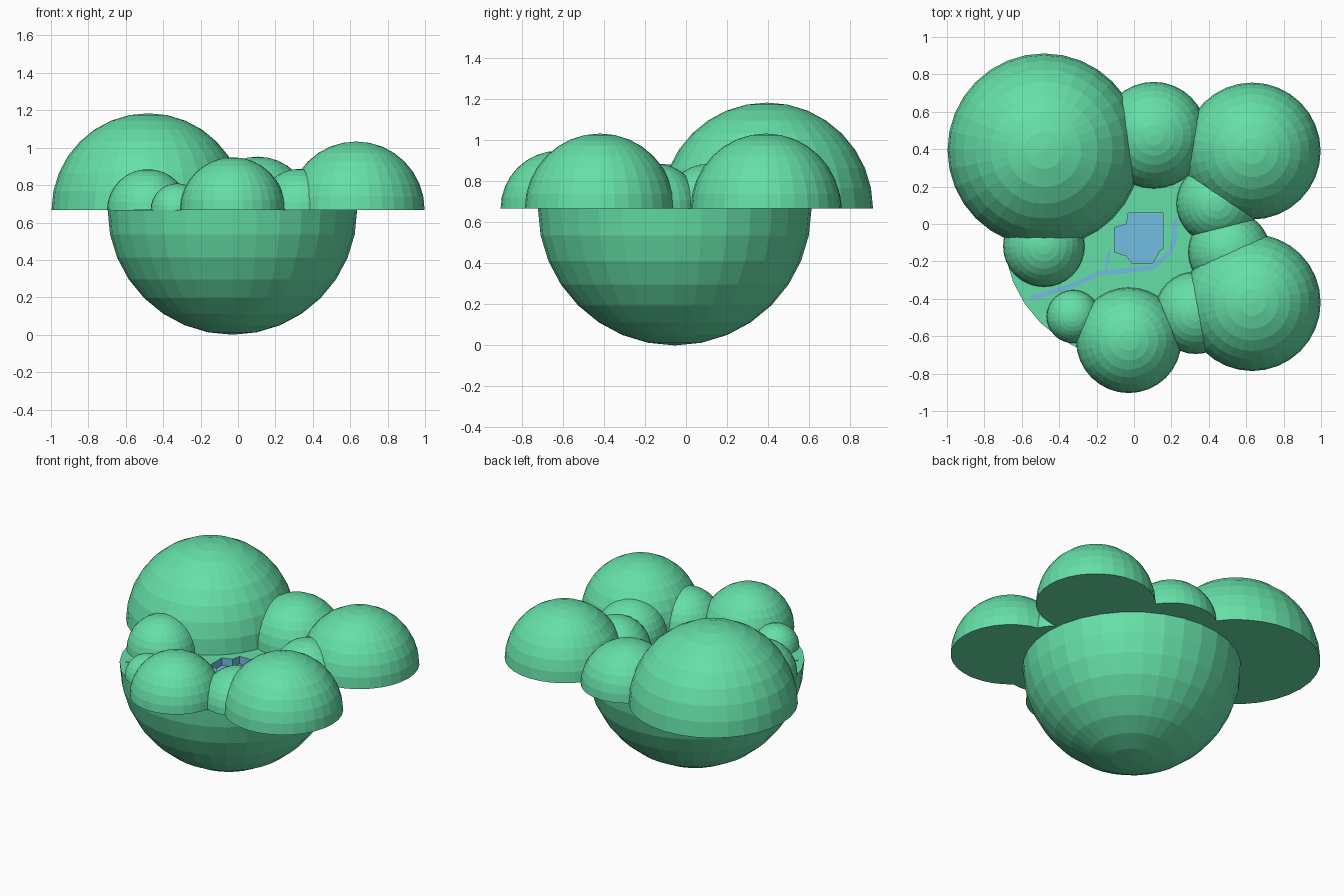
import bpy, bmesh
from mathutils import Vector

if "Cube" in bpy.data.objects:
    bpy.data.objects.remove(bpy.data.objects["Cube"])

RIM = 0.667  # height of the flat top of the bowl


def material(name, rgb):
    m = bpy.data.materials.new(name)
    m.diffuse_color = (*rgb, 1)
    m.use_nodes = True
    m.node_tree.nodes["Principled BSDF"].inputs["Base Color"].default_value = m.diffuse_color
    return m


green = material("leaf green", (0.13, 0.74, 0.39))
blue = material("water blue", (0.17, 0.51, 0.76))


def make(name, bm, mats):
    bmesh.ops.recalc_face_normals(bm, faces=bm.faces)
    me = bpy.data.meshes.new(name)
    bm.to_mesh(me)
    bm.free()
    for m in mats:
        me.materials.append(m)
    ob = bpy.data.objects.new(name, me)
    bpy.context.collection.objects.link(ob)
    return ob


def half_sphere(name, x, y, r, up=True, mats=(green,)):
    """Closed half sphere with its flat side at the rim height."""
    bm = bmesh.new()
    bmesh.ops.create_uvsphere(bm, u_segments=32, v_segments=16, radius=r)
    s = 1 if up else -1
    gone = [v for v in bm.verts if v.co.z * s < -1e-4]
    bmesh.ops.delete(bm, geom=gone, context='VERTS')
    bmesh.ops.contextual_create(bm, geom=[e for e in bm.edges if e.is_boundary])
    bmesh.ops.translate(bm, verts=bm.verts, vec=(x, y, RIM))
    return make(name, bm, mats)


def prism(name, outline, z0, z1, mats, index=0):
    """Outline extruded from z0 to z1."""
    bm = bmesh.new()
    f = bm.faces.new([bm.verts.new((x, y, z0)) for x, y in outline])
    ext = bmesh.ops.extrude_face_region(bm, geom=[f])["geom"]
    for v in ext:
        if isinstance(v, bmesh.types.BMVert):
            v.co.z = z1
    # keep the source face as the closing cap
    if not f.is_valid:
        bmesh.ops.holes_fill(bm, edges=bm.edges)
    for face in bm.faces:
        face.material_index = index
    return make(name, bm, mats)


def stream(name, path, width):
    """Thin water strip of constant width along a path."""
    pts = [Vector(p) for p in path]
    left, right = [], []
    for i, p in enumerate(pts):
        d = (pts[min(i + 1, len(pts) - 1)] - pts[max(i - 1, 0)]).normalized()
        n = Vector((-d.y, d.x)) * width / 2
        left.append(tuple(p + n))
        right.append(tuple(p - n))
    return prism(name, left + right[::-1], RIM - 0.001, RIM + 0.003, [blue])


# Bowl-shaped base
base = half_sphere("base_bowl", -0.03, -0.055, RIM, False, (green, blue))

# Sunken pond cut into the flat top
pond = [(-0.03, 0.06), (0.155, 0.06), (0.155, -0.13), (0.135, -0.145),
        (0.10, -0.21), (-0.01, -0.21), (-0.04, -0.17), (-0.105, -0.15),
        (-0.105, -0.02), (-0.04, 0.0)]
cutter = prism("pond_cutter", pond, RIM - 0.05, RIM + 0.1, [green, blue], 1)
cutter.hide_render = True
mod = base.modifiers.new("pond", 'BOOLEAN')
mod.operation = 'DIFFERENCE'
mod.solver = 'EXACT'
mod.object = cutter
bpy.context.view_layer.objects.active = base
bpy.ops.object.modifier_apply(modifier=mod.name)
bpy.data.objects.remove(cutter)

# Ring of rounded domes: x, y, radius
domes = [(-0.48, 0.395, 0.517), (0.105, 0.475, 0.285), (0.632, 0.39, 0.366),
         (0.445, 0.11, 0.218), (0.51, -0.15, 0.22), (0.632, -0.42, 0.366),
         (0.33, -0.475, 0.22), (-0.028, -0.622, 0.282),
         (-0.325, -0.495, 0.142), (-0.482, -0.118, 0.218)]
for i, (x, y, r) in enumerate(domes, 1):
    half_sphere(f"dome_{i}", x, y, r)

# Streams
stream("stream", [(-0.555, -0.398), (-0.33, -0.33), (-0.19, -0.265),
                  (0.10, -0.232), (0.195, -0.15), (0.215, -0.08),
                  (0.222, 0.03)], 0.025)
stream("side_stream", [(-0.155, -0.26), (-0.13, -0.14)], 0.014)
